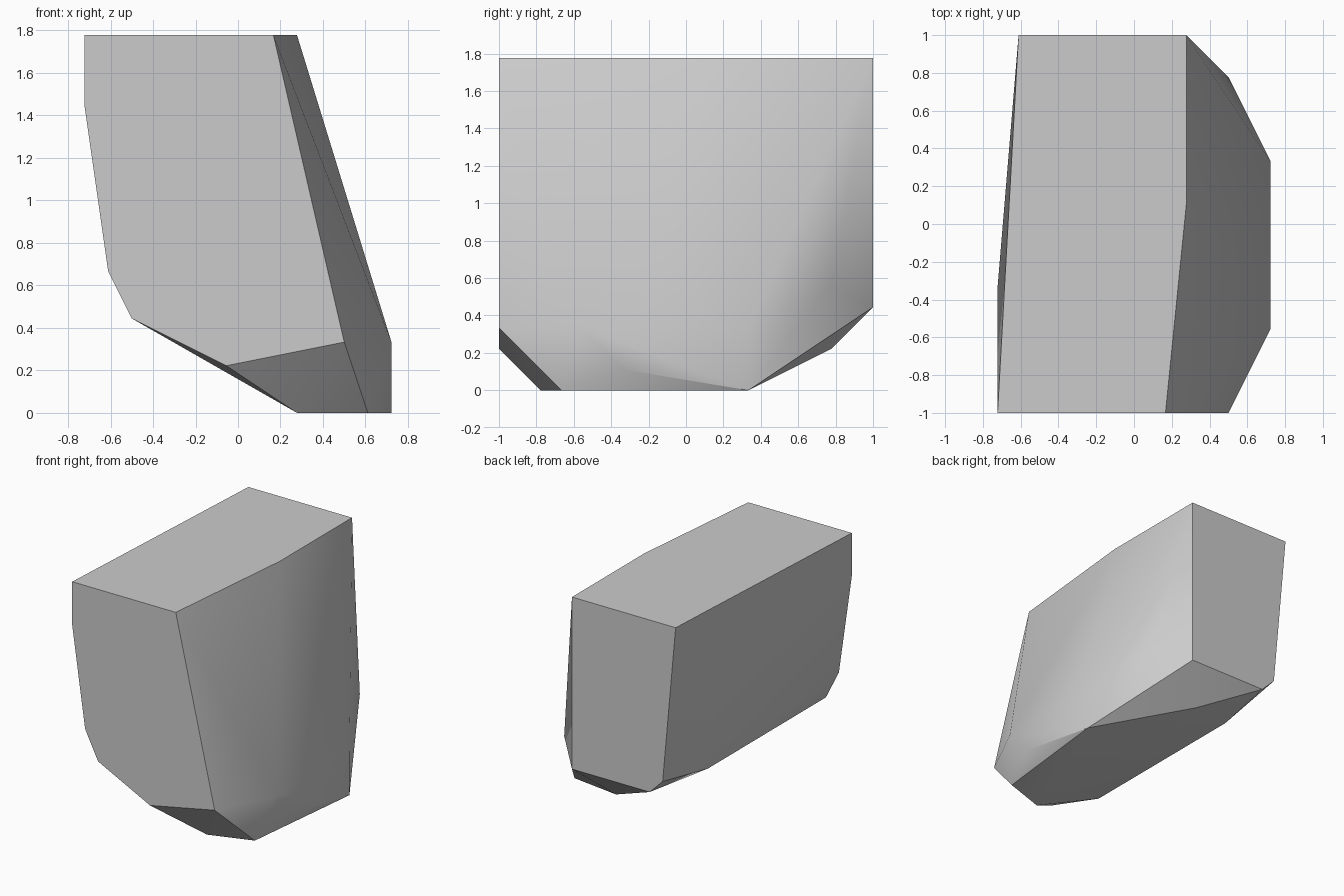
import bpy
import bmesh
import math

cube = bpy.data.objects.get("Cube")
if cube:
    bpy.data.objects.remove(cube, do_unlink=True)

# Single grey material
grey = bpy.data.materials.new("light_grey")
grey.use_nodes = True
colour = (0.6, 0.6, 0.6, 1.0)
grey.diffuse_color = colour
grey.node_tree.nodes["Principled BSDF"].inputs["Base Color"].default_value = colour

# Corner points on a lattice with nine steps per unit; x is offset by half a step
STEP = 1 / 9
top_rim = [(-6, 9, 16), (2, 9, 16), (2, 1, 16), (1, -9, 16), (-7, -9, 16)]
front_face = [(-7, -9, 13), (-6, -9, 6), (-5, -9, 4), (-1, -9, 2), (4, -9, 3)]
back_face = [(2, 9, 4), (-4, 9, 4), (-5, 9, 5)]
left_bulge = [(6, -5, 3), (6, -3, 1), (6, 3, 3), (4, 7, 5)]
right_bulge = [(-7, -3, 13), (-5, 4, 4)]
underside = [(2, -7, 0), (5, -6, 0), (6, 3, 0), (0, 7, 2)]

# Faceted block: the convex skin around the corners
bm = bmesh.new()
for x, y, z in top_rim + front_face + back_face + left_bulge + right_bulge + underside:
    bm.verts.new(((x + 0.5) * STEP, y * STEP, z * STEP))
hull = bmesh.ops.convex_hull(bm, input=bm.verts[:], use_existing_faces=False)
loose = [v for v in bm.verts if not v.link_faces]
bmesh.ops.delete(bm, geom=loose, context='VERTS')

# Merge the triangles of each flat face
bmesh.ops.dissolve_limit(bm, angle_limit=math.radians(0.5),
                         verts=bm.verts[:], edges=bm.edges[:])
bmesh.ops.recalc_face_normals(bm, faces=bm.faces[:])

mesh = bpy.data.meshes.new("faceted_block")
bm.to_mesh(mesh)
bm.free()
mesh.materials.append(grey)
block = bpy.data.objects.new("faceted_block", mesh)
bpy.context.collection.objects.link(block)

# Soft shading across shallow edges, crisp at the steep ones
bpy.ops.object.select_all(action='DESELECT')
block.select_set(True)
bpy.context.view_layer.objects.active = block
bpy.ops.object.shade_smooth_by_angle(angle=math.radians(30))
